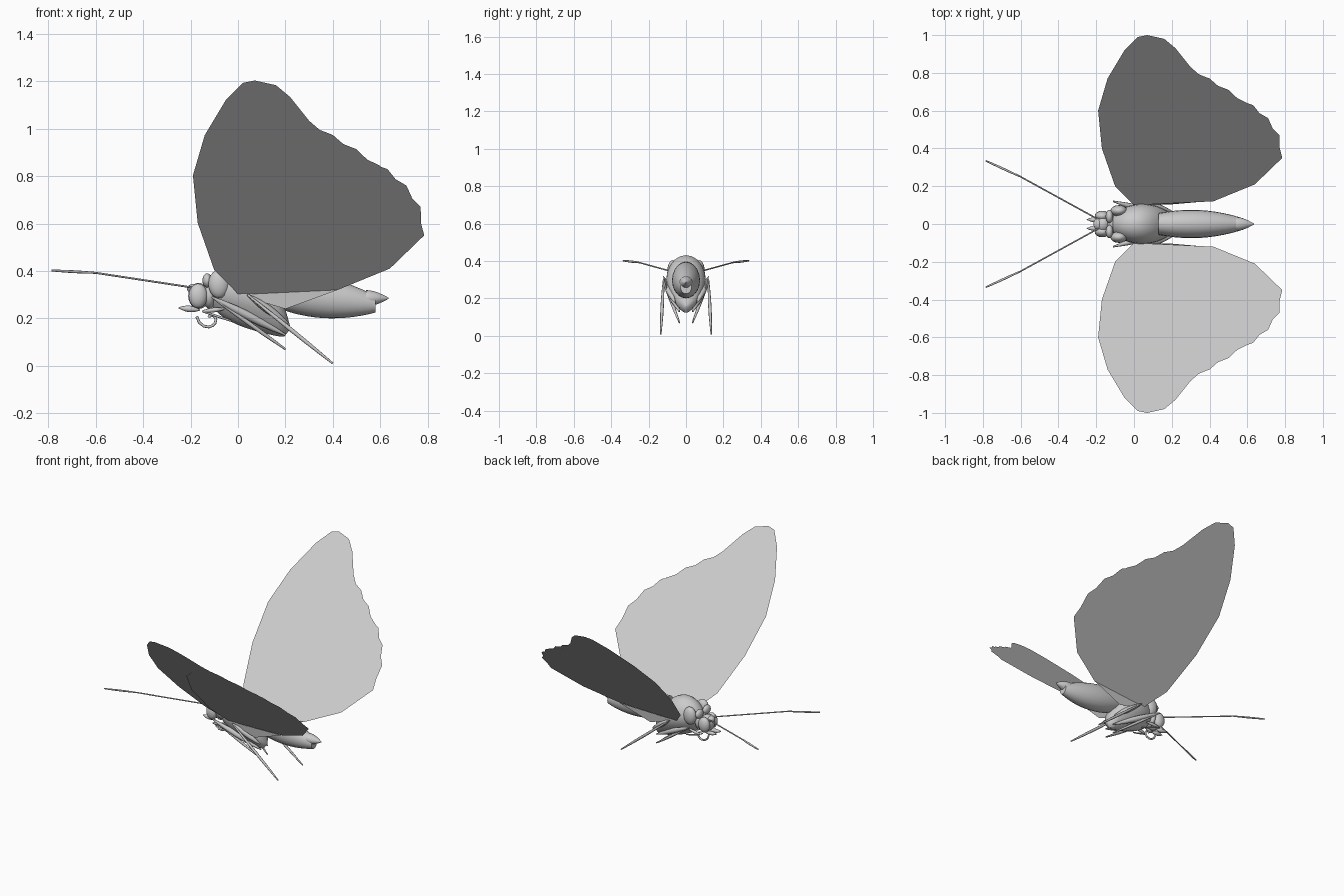
import bpy, bmesh, math
from mathutils import Vector

cube = bpy.data.objects.get("Cube")
if cube:
    bpy.data.objects.remove(cube)

grey = (0.6, 0.6, 0.6, 1)
material = bpy.data.materials.new("plain grey")
material.use_nodes = True
material.diffuse_color = grey
material.node_tree.nodes["Principled BSDF"].inputs["Base Color"].default_value = grey


def finish(name, bm):
    mesh = bpy.data.meshes.new(name)
    bm.to_mesh(mesh)
    bm.free()
    mesh.materials.append(material)
    part = bpy.data.objects.new(name, mesh)
    bpy.context.collection.objects.link(part)
    return part


def smooth(part):
    bpy.ops.object.select_all(action='DESELECT')
    bpy.context.view_layer.objects.active = part
    part.select_set(True)
    bpy.ops.object.shade_smooth_by_angle(angle=math.radians(50))


def skin(name, rings):
    """Join a row of rings into one closed, smooth solid."""
    bm = bmesh.new()
    loops = [[bm.verts.new(point) for point in ring] for ring in rings]
    count = len(loops[0])
    for near, far in zip(loops, loops[1:]):
        for i in range(count):
            j = (i + 1) % count
            bm.faces.new((near[i], near[j], far[j], far[i]))
    bm.faces.new(loops[0])
    bm.faces.new(loops[-1])
    bmesh.ops.recalc_face_normals(bm, faces=bm.faces)
    smooth(finish(name, bm))


def circle(count):
    for i in range(count):
        angle = math.tau * i / count
        yield math.cos(angle), math.sin(angle)


def body(name, start, end, half_width, half_height, swell, bend, pinch=0, steps=14):
    """Loft along x; swell gives the girth and bend the sag of the middle line."""
    rings = []
    for step in range(steps + 1):
        t = step / steps
        x = start.x + (end.x - start.x) * t
        z = start.z + (end.z - start.z) * t ** bend
        girth = swell(t)
        rings.append([(x, half_width * girth * c * (1 + pinch * min(s, 0)), z + half_height * girth * s)
                      for c, s in circle(20)])
    skin(name, rings)


def tube(name, path, radius):
    """Round tube along a path; radius is a function of the distance from 0 to 1."""
    rings = []
    last = len(path) - 1
    for i, point in enumerate(path):
        along = path[min(i + 1, last)] - path[max(i - 1, 0)]
        across = along.cross(Vector((0, 1, 0))).normalized()
        up = along.cross(across).normalized()
        rings.append([point + radius(i / last) * (across * c + up * s) for c, s in circle(8)])
    skin(name, rings)


def spindle(name, start, end, thickness, tip=0.004):
    path = [start.lerp(end, i / 6) for i in range(7)]
    tube(name, path, lambda t: tip + (thickness - tip) * math.sin(math.pi * t))


def ball(name, centre, size):
    bm = bmesh.new()
    bmesh.ops.create_uvsphere(bm, u_segments=16, v_segments=10, radius=1)
    bmesh.ops.scale(bm, vec=size, verts=bm.verts)
    bmesh.ops.translate(bm, vec=centre, verts=bm.verts)
    smooth(finish(name, bm))


def sheet(name, outline, place):
    """Flat sheet without thickness; place maps an outline point to its spot."""
    bm = bmesh.new()
    face = bm.faces.new([bm.verts.new(place(x, z)) for x, z in outline])
    face.normal_update()
    if face.normal.z < 0:
        face.normal_flip()
    finish(name, bm)


def scallop(outline, first, last):
    """Add a shallow notch halfway along each edge of the outer margin."""
    result = []
    for i, (x, z) in enumerate(outline):
        result.append((x, z))
        if first <= i < last:
            next_x, next_z = outline[i + 1]
            result.append(((x + next_x) / 2 - 0.006, (z + next_z) / 2 - 0.008))
    return result


# Torso
body("thorax", Vector((-0.13, 0, 0.31)), Vector((0.22, 0, 0.16)), 0.107, 0.135,
     lambda t: 0.04 + 0.96 * max(0, math.sin(math.pi * t)) ** 0.5, bend=3, pinch=0.3)
body("abdomen", Vector((0.13, 0, 0.33)), Vector((0.58, 0, 0.26)), 0.075, 0.09,
     lambda t: math.sin(math.pi * (0.25 + 0.65 * t)) ** 0.8, bend=0.8)
body("tail_tip", Vector((0.54, 0, 0.285)), Vector((0.635, 0, 0.285)), 0.036, 0.034,
     lambda t: math.cos(math.pi * 0.48 * t), bend=1)

# Head and coiled tongue
ball("head", (-0.165, 0, 0.295), (0.045, 0.05, 0.055))
ball("neck", (-0.12, 0, 0.3), (0.03, 0.06, 0.06))
ball("head_tuft", (-0.19, 0, 0.325), (0.025, 0.03, 0.02))
coil = [Vector((-0.115, 0, 0.2)) + 0.06 * 0.85 ** k * Vector((math.cos(3 + k / 2), 0, math.sin(3 + k / 2)))
        for k in range(13)]
tube("tongue", coil, lambda t: 0.006)

# Wing outlines in x and z, on planes rising outward at 45 degrees
root = (0, 0.3)
forewing = scallop([root, (-0.1, 0.4), (-0.17, 0.6), (-0.19, 0.8), (-0.14, 0.97), (-0.05, 1.12),
                    (0.02, 1.19), (0.07, 1.2), (0.16, 1.18), (0.22, 1.13), (0.3, 1.03), (0.4, 0.97),
                    (0.5, 0.91), (0.6, 0.84), (0.61, 0.76), (0.58, 0.7)], 10, 13)
hindwing = scallop([root, (-0.07, 0.4), (-0.06, 0.62), (0.04, 0.82), (0.14, 0.9), (0.3, 0.93),
                    (0.42, 0.92), (0.53, 0.88), (0.63, 0.83), (0.71, 0.76), (0.77, 0.67),
                    (0.785, 0.55), (0.64, 0.41), (0.42, 0.32)], 5, 11)
fold = [root, (0.42, 0.32), (0.2, 0.24)]

# Hip, knee and toe of each left leg, with its thickness
legs = {
    "hind": ((0.21, 0.06, 0.18), (0.04, 0.12, 0.3), (0.4, 0.135, 0.01), 0.018),
    "middle": ((0.2, 0.035, 0.13), (-0.11, 0.12, 0.29), (0.2, 0.035, 0.07), 0.018),
    "front": ((-0.06, 0.05, 0.24), (-0.15, 0.06, 0.23), (-0.03, 0.04, 0.19), 0.01),
}

for side, label in ((1, "left"), (-1, "right")):
    def at(x, y, z):
        return Vector((x, side * y, z))

    # Wings
    sheet(label + "_forewing", forewing, lambda x, z: at(x, z - 0.2, z + 0.003))
    sheet(label + "_hindwing", hindwing, lambda x, z: at(x, z - 0.2, z))
    sheet(label + "_hindwing_fold", fold, lambda x, z: at(x, 0.1 + x / 20 + (z - 0.3) / 10, z))

    # Face and collar
    ball(label + "_eye", at(-0.168, 0.042, 0.295), (0.04, 0.028, 0.052))
    ball(label + "_collar", at(-0.13, 0.04, 0.36), (0.02, 0.035, 0.03))
    ball(label + "_shoulder", at(-0.08, 0.07, 0.345), (0.045, 0.03, 0.06))
    spindle(label + "_palp", at(-0.16, 0.02, 0.235), at(-0.25, 0.024, 0.245), 0.014, 0.002)

    # Antennae
    bend_point = at(-0.6, 0.25, 0.392)
    spindle(label + "_antenna_stalk", at(-0.19, 0.025, 0.33), bend_point, 0.004)
    spindle(label + "_antenna_club", bend_point, at(-0.785, 0.335, 0.402), 0.006)

    # Legs
    for leg, (hip, knee, toe, thickness) in legs.items():
        spindle(f"{label}_{leg}_thigh", at(*hip), at(*knee), thickness)
        spindle(f"{label}_{leg}_shin", at(*knee), at(*toe), thickness / 2)
